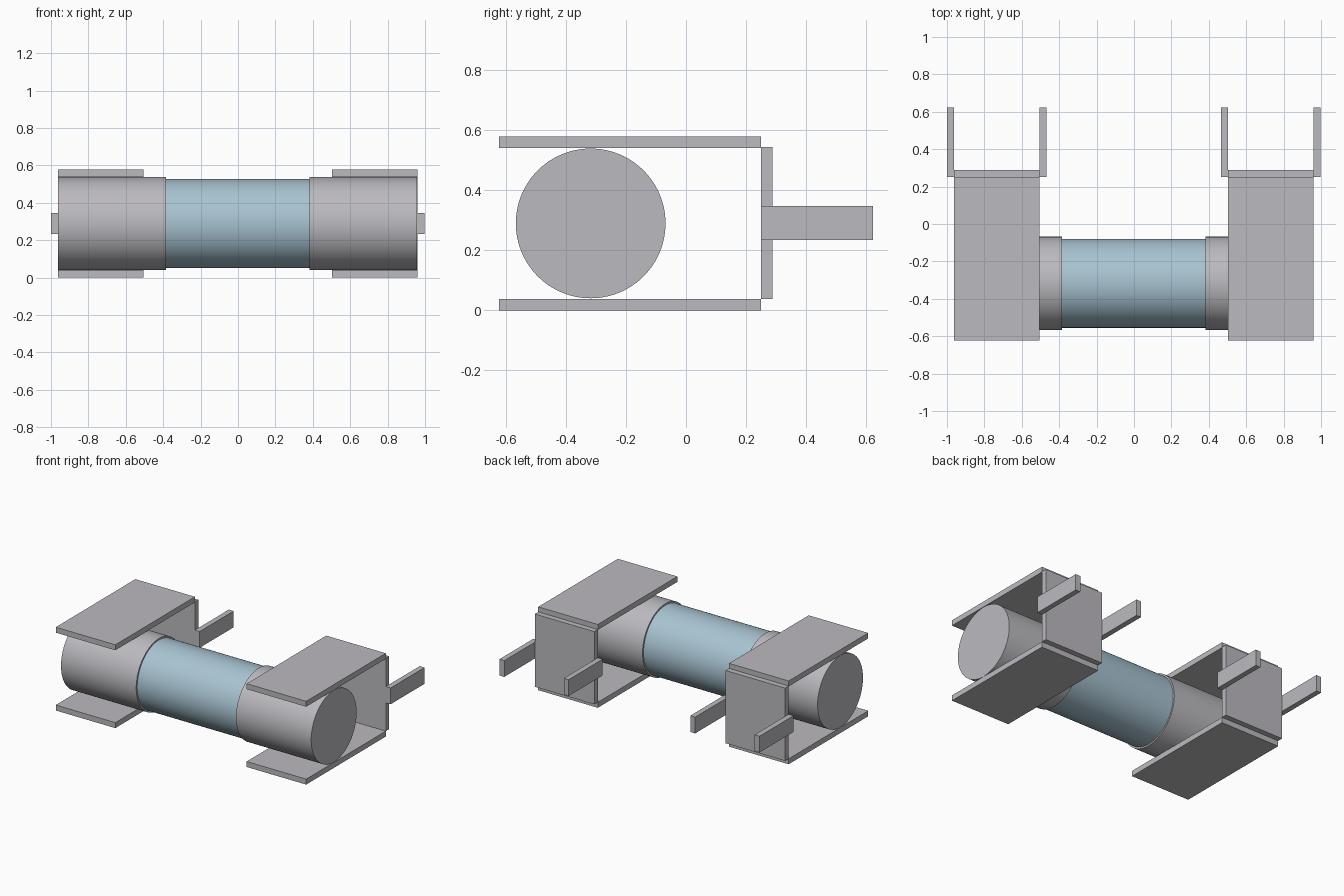
import bpy
import math

cube = bpy.data.objects.get("Cube")
if cube:
    bpy.data.objects.remove(cube, do_unlink=True)


def material(name, rgb):
    mat = bpy.data.materials.new(name)
    mat.use_nodes = True
    color = (*rgb, 1.0)
    mat.diffuse_color = color
    mat.node_tree.nodes["Principled BSDF"].inputs["Base Color"].default_value = color
    return mat


metal = material("grey metal", (0.50, 0.49, 0.52))
glass = material("pale blue glass", (0.39, 0.55, 0.64))

BODY_Y, BODY_Z = -0.317, 0.289
MID_X = -0.002


def box(name, x, y, z):
    """Box from (min, max) ranges on each axis."""
    ranges = (x, y, z)
    bpy.ops.mesh.primitive_cube_add(size=1, location=[(a + b) / 2 for a, b in ranges])
    obj = bpy.context.object
    obj.name = name
    obj.scale = [b - a for a, b in ranges]
    bpy.ops.object.transform_apply(location=False, rotation=False, scale=True)
    obj.data.materials.append(metal)


def tube(name, x0, x1, radius, mat):
    """Smooth cylinder lying along x."""
    bpy.ops.mesh.primitive_cylinder_add(
        vertices=96, radius=radius, depth=x1 - x0,
        location=((x0 + x1) / 2, BODY_Y, BODY_Z), rotation=(0, math.pi / 2, 0))
    obj = bpy.context.object
    obj.name = name
    obj.data.materials.append(mat)
    bpy.ops.object.shade_smooth_by_angle(angle=math.radians(30))


# Glass body between the end caps
tube("glass_body", MID_X - 0.39, MID_X + 0.39, 0.238, glass)

for side, s in (("left", 1), ("right", -1)):
    def span(a, b):
        return sorted((MID_X + s * a, MID_X + s * b))

    # Metal end cap
    tube(f"{side}_end_cap", *span(0.383, 0.96), 0.249, metal)

    # Clip: upper and lower jaws joined by a back plate
    clip = span(0.504, 0.961)
    box(f"{side}_upper_jaw", clip, (-0.622, 0.25), (0.54, 0.578))
    box(f"{side}_lower_jaw", clip, (-0.622, 0.25), (0.0, 0.038))
    box(f"{side}_back_plate", clip, (0.25, 0.288), (0.038, 0.543))

    # Two solder pins beside the back plate
    pin_y, pin_z = (0.25, 0.622), (0.234, 0.347)
    box(f"{side}_inner_pin", span(0.467, 0.504), pin_y, pin_z)
    box(f"{side}_outer_pin", span(0.961, 0.998), pin_y, pin_z)
